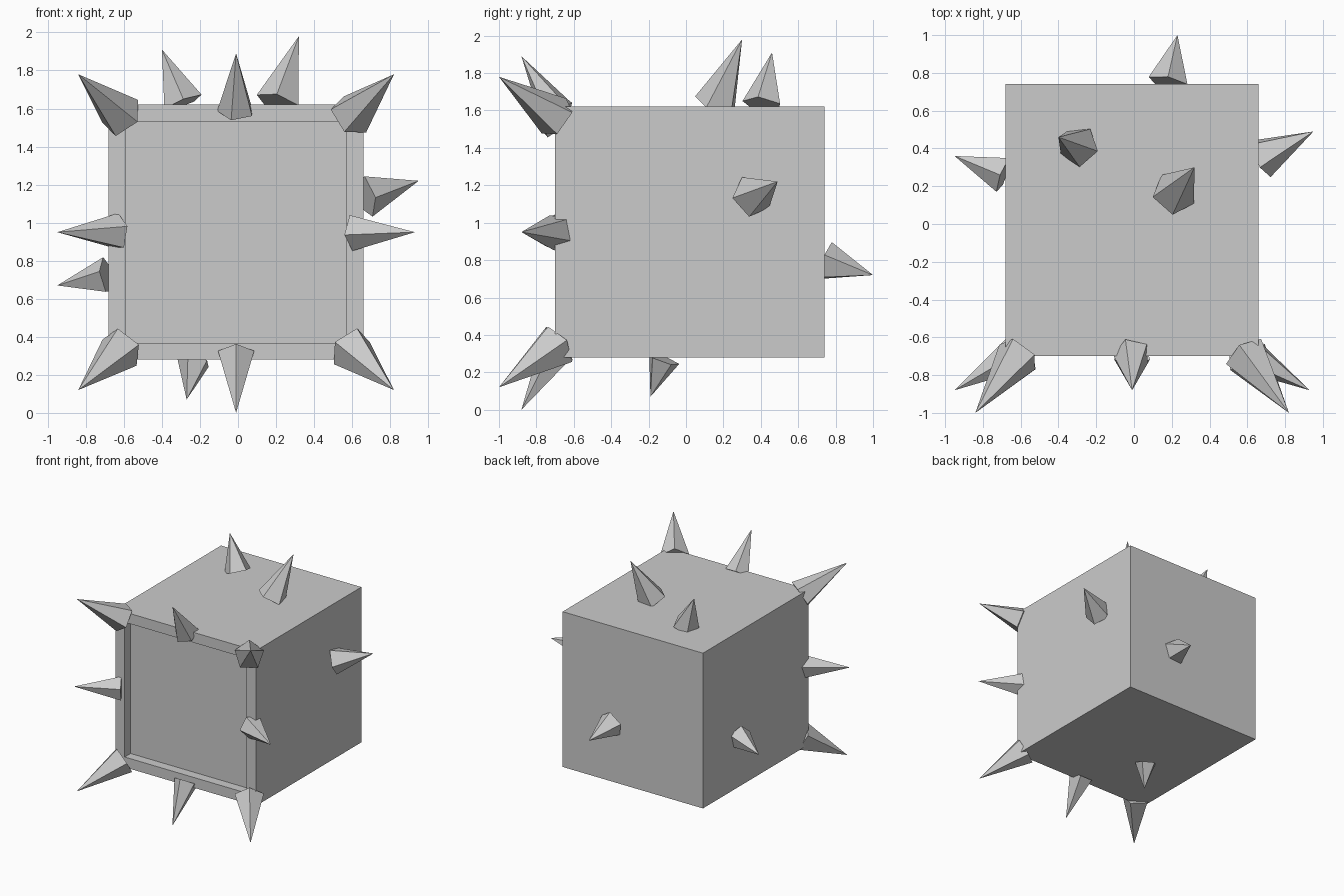
import bpy, bmesh
from math import cos, sin, tau
from mathutils import Vector

if "Cube" in bpy.data.objects:
    bpy.data.objects.remove(bpy.data.objects["Cube"])


def finish(bm, name):
    bmesh.ops.recalc_face_normals(bm, faces=bm.faces)
    mesh = bpy.data.meshes.new(name)
    bm.to_mesh(mesh)
    bm.free()
    obj = bpy.data.objects.new(name, mesh)
    bpy.context.collection.objects.link(obj)
    return obj


def spike(name, tip, base, radius, toward):
    """Five-sided flat-faced spike; one base corner points toward the given direction."""
    tip, base = Vector(tip), Vector(base)
    axis = (tip - base).normalized()
    u = Vector(toward)
    u = (u - axis * u.dot(axis)).normalized()
    v = axis.cross(u)
    bm = bmesh.new()
    ring = [bm.verts.new(base + radius * (cos(i * tau / 5) * u + sin(i * tau / 5) * v))
            for i in range(5)]
    top = bm.verts.new(tip)
    bm.faces.new(ring)
    for i in range(5):
        bm.faces.new((ring[i], ring[(i + 1) % 5], top))
    finish(bm, name)


# Box body with a shallow square recess in the front
bm = bmesh.new()
bmesh.ops.create_cube(bm, size=1)
bmesh.ops.scale(bm, vec=(1.34, 1.44, 1.34), verts=bm.verts)
bmesh.ops.translate(bm, vec=(-0.01, 0.02, 0.95), verts=bm.verts)
bm.normal_update()
front = min(bm.faces, key=lambda f: f.calc_center_median().y)
bmesh.ops.inset_region(bm, faces=[front], thickness=0.125)
inner = bmesh.ops.extrude_discrete_faces(bm, faces=[front])["faces"][0]
bmesh.ops.translate(bm, vec=(0, 0.08, 0), verts=inner.verts)
finish(bm, "box_body")

# Spikes on the corners of the front rim
spike("corner_spike_top_left", (-0.84, -1, 1.78), (-0.61, -0.69, 1.56), 0.12, (-.07, -.1, -.1))
spike("corner_spike_top_right", (0.82, -1, 1.78), (0.59, -0.69, 1.56), 0.12, (-.04, -.09, -.1))
spike("corner_spike_low_left", (-0.84, -1, 0.12), (-0.61, -0.69, 0.34), 0.12, (0, -.02, .09))
spike("corner_spike_low_right", (0.82, -1, 0.12), (0.59, -0.69, 0.34), 0.12, (.06, -.08, .09))

# Spikes halfway along the front rim
spike("rim_spike_top", (-0.01, -0.88, 1.89), (-0.01, -0.69, 1.59), 0.1, (-.03, -.08, -.08))
spike("rim_spike_bottom", (-0.01, -0.88, 0.0), (-0.01, -0.69, 0.31), 0.1, (0, -.06, .08))
spike("rim_spike_left", (-0.95, -0.88, 0.95), (-0.63, -0.69, 0.95), 0.1, (0, 0, .1))
spike("rim_spike_right", (0.93, -0.88, 0.95), (0.61, -0.69, 0.95), 0.1, (0, -.02, -.1))

# Scattered spikes on the other faces
spike("top_spike_left", (-0.40, 0.46, 1.91), (-0.29, 0.41, 1.63), 0.11, (.01, -.11, 0))
spike("top_spike_right", (0.32, 0.30, 1.98), (0.21, 0.16, 1.63), 0.12, (-.11, -.03, 0))
spike("right_spike", (0.95, 0.49, 1.22), (0.67, 0.35, 1.14), 0.115, (.02, -.02, -.11))
spike("left_spike", (-0.95, 0.36, 0.67), (-0.69, 0.26, 0.72), 0.1, (-.02, 0, .1))
spike("back_spike", (0.23, 1, 0.72), (0.18, 0.75, 0.79), 0.11, (0, .03, .11))
spike("bottom_spike", (-0.27, -0.19, 0.07), (-0.23, -0.12, 0.27), 0.09, (.08, .05, 0))
